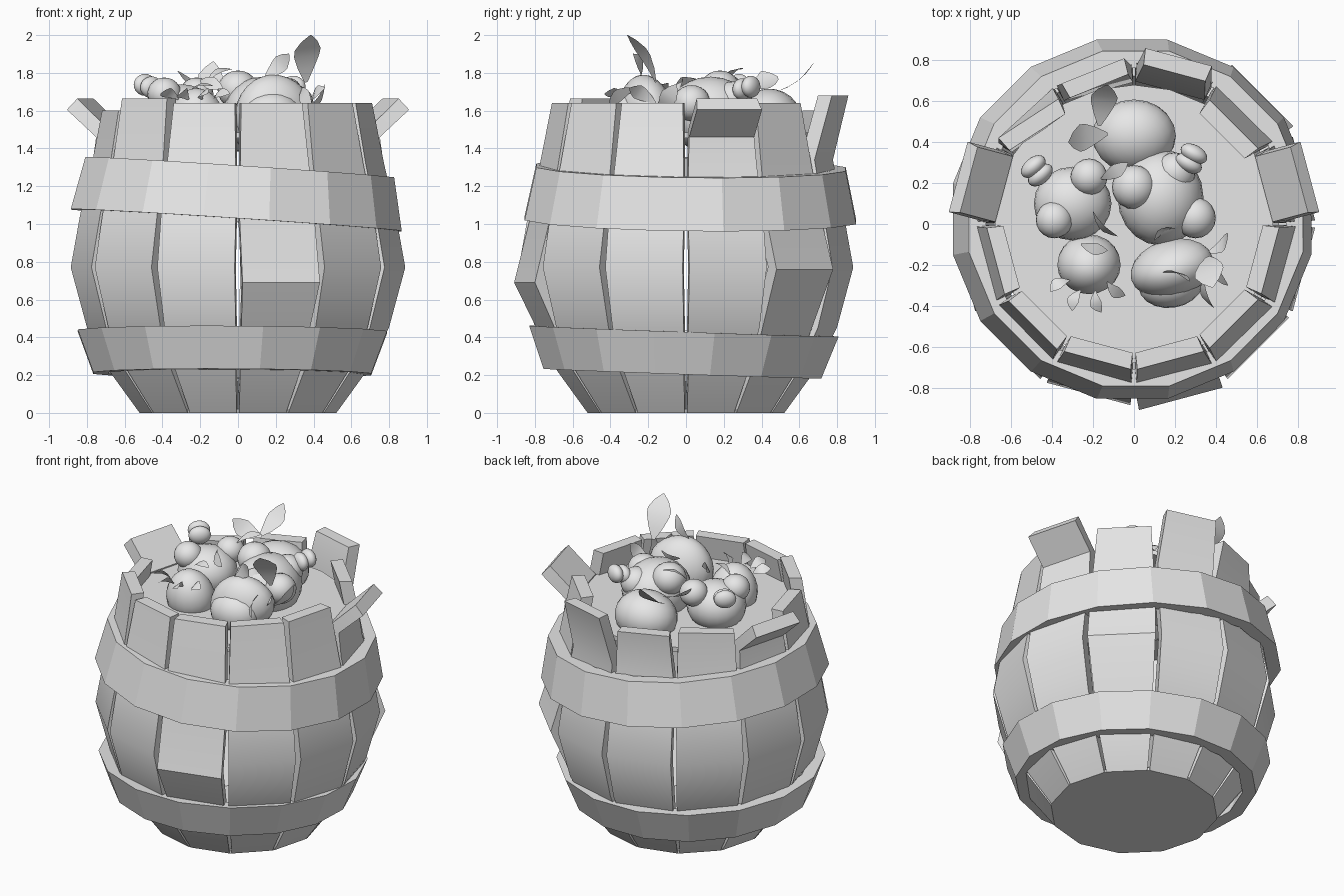
import bpy, bmesh, math
from math import sin, cos, pi, radians
from mathutils import Vector, Matrix

if "Cube" in bpy.data.objects:
    bpy.data.objects.remove(bpy.data.objects["Cube"])

grey = bpy.data.materials.new("plain_grey")
grey.use_nodes = True
grey.diffuse_color = (0.8, 0.8, 0.8, 1)
grey.node_tree.nodes["Principled BSDF"].inputs["Base Color"].default_value = (0.8, 0.8, 0.8, 1)


def finish(name, bm, angle=30):
    """Turn a bmesh into an object with smooth shading and sharp edges."""
    bmesh.ops.recalc_face_normals(bm, faces=bm.faces)
    mesh = bpy.data.meshes.new(name)
    bm.to_mesh(mesh)
    bm.free()
    mesh.materials.append(grey)
    mesh.shade_smooth()
    mesh.set_sharp_from_angle(angle=radians(angle))
    obj = bpy.data.objects.new(name, mesh)
    bpy.context.collection.objects.link(obj)
    return obj


def loft(bm, rings, closed=False):
    """Skin a list of four-point rings, capping the ends unless closed."""
    loops = [[bm.verts.new(p) for p in ring] for ring in rings]
    pairs = list(zip(loops, loops[1:]))
    if closed:
        pairs.append((loops[-1], loops[0]))
    else:
        bm.faces.new(loops[0])
        bm.faces.new(loops[-1])
    for a, b in pairs:
        for i in range(len(a)):
            j = (i + 1) % len(a)
            bm.faces.new((a[i], a[j], b[j], b[i]))


# Staves: (outer radius, height, half width) from bottom to top
PLAIN = [(0.505, 0, 0.128), (0.66, 0.22, 0.165), (0.775, 0.45, 0.195), (0.86, 0.77, 0.212),
         (0.81, 1.05, 0.205), (0.75, 1.32, 0.188), (0.69, 1.64, 0.168)]
CREASED_LOW = PLAIN[:2] + [(0.885, 0.69, 0.212), (0.795, 1.05, 0.205)] + PLAIN[5:]
CREASED_HIGH = PLAIN[:2] + [(0.89, 0.76, 0.212), (0.8, 1.05, 0.205)] + PLAIN[5:]
FLARED = PLAIN[:5] + [(0.75, 1.3, 0.188), (0.73, 1.46, 0.178), (0.89, 1.605, 0.178)]
LEANING = PLAIN[:5] + [(0.755, 1.34, 0.188), (0.845, 1.68, 0.168)]
UPRIGHT = PLAIN[:6] + [(0.775, 1.6, 0.165)]
TWISTED = PLAIN[:6] + [(0.73, 1.6, 0.175)]
SHORT = PLAIN[:6] + [(0.7, 1.6, 0.168)]
RAISED = PLAIN[:6] + [(0.7, 1.665, 0.168)]
SPECIAL = {0: FLARED, 1: CREASED_HIGH, 2: LEANING, 3: UPRIGHT, 4: TWISTED, 5: FLARED,
           6: SHORT, 7: RAISED, 9: CREASED_LOW}
TWIST = {3: 7, 4: -12}
THICK = 0.08


def stave(index):
    profile = SPECIAL.get(index, PLAIN)
    turn = Matrix.Rotation(radians(15 + 30 * index), 3, "Z")
    rings = []
    for k, (r, z, w) in enumerate(profile):
        r0, z0, _ = profile[max(k - 1, 0)]
        r1, z1, _ = profile[min(k + 1, len(profile) - 1)]
        tangent = Vector((r1 - r0, 0, z1 - z0)).normalized()
        inward = Vector((-tangent.z, 0, tangent.x)) * THICK
        top = k == len(profile) - 1
        if k == 0 or (top and profile is not FLARED):
            inward = Vector((-THICK, 0, 0))
        out = Vector((r, 0, z))
        side = Vector((0, w, 0))
        if top:
            twist = Matrix.Rotation(radians(TWIST.get(index, 0)), 3, "Z")
            side, inward = twist @ side, twist @ inward
        thin = side * 0.93
        rings.append([turn @ p for p in
                      (out - side, out + side, out + inward + thin, out + inward - thin)])
    bm = bmesh.new()
    loft(bm, rings)
    finish(f"stave_{index + 1}", bm)


for n in range(12):
    stave(n)


# Hoops: tapered bands with sixteen flat sides
def hoop(name, centre, r_low, r_high, height, tilt, thick=0.085):
    rings = []
    for i in range(16):
        a = 2 * pi * (i + 0.5) / 16
        section = ((r_low, 0), (r_high, height), (r_high - thick, height), (r_low - thick, 0))
        rings.append([Vector((r * cos(a), r * sin(a), z - height / 2)) for r, z in section])
    bm = bmesh.new()
    loft(bm, rings, closed=True)
    obj = finish(name, bm, 15)
    obj.location = centre
    obj.rotation_euler = tilt


hoop("upper_hoop", (0, 0.025, 1.16), 0.895, 0.835, 0.28, (-0.012, 0.066, 0))
hoop("lower_hoop", (-0.03, -0.015, 0.32), 0.75, 0.835, 0.225, (-0.035, 0.005, 0))


# Lid and base
def disc(name, radius, z, depth, sides):
    bm = bmesh.new()
    bmesh.ops.create_cone(bm, cap_ends=True, segments=sides, radius1=radius,
                          radius2=radius, depth=depth)
    bmesh.ops.translate(bm, verts=bm.verts, vec=(0, 0, z + depth / 2))
    finish(name, bm)


disc("barrel_base", 0.52, 0, 0.02, 12)
disc("barrel_lid", 0.68, 1.455, 0.03, 24)


# Fruit: smooth ellipsoids, optionally tapered toward the top
def fruit(name, centre, size, tilt=(0, 0, 0), taper=0.0):
    bm = bmesh.new()
    bmesh.ops.create_uvsphere(bm, u_segments=20, v_segments=12, radius=1)
    for v in bm.verts:
        s = 1 - taper * v.co.z
        v.co = Vector((v.co.x * s * size[0], v.co.y * s * size[1], v.co.z * size[2]))
    obj = finish(name, bm, 60)
    obj.location = centre
    obj.rotation_euler = tilt


fruit("back_berry", (0, 0.43, 1.55), (0.205, 0.18, 0.165), (0.3, 0, 0))
fruit("front_right_berry", (-0.22, -0.2, 1.55), (0.155, 0.145, 0.17), (0.2, 0, 0), 0.08)
fruit("front_left_berry", (0.18, -0.22, 1.61), (0.21, 0.14, 0.18), (0.1, -0.35, 0.25), 0.12)
fruit("front_berry_tip", (0.18, -0.29, 1.57), (0.16, 0.12, 0.13), (0, 0, 0.15))
fruit("right_body", (-0.3, 0.1, 1.58), (0.19, 0.18, 0.16))
fruit("left_body", (0.13, 0.13, 1.58), (0.21, 0.235, 0.2))

# Small round lobes resting on the fruit bodies
LOBES = [(-0.39, 0.02, 1.69, 0.09), (-0.22, 0.23, 1.69, 0.09), (0, 0.18, 1.71, 0.108),
         (0.3, 0.03, 1.64, 0.1), (0.2, 0.25, 1.66, 0.1)]
for i, (x, y, z, r) in enumerate(LOBES):
    fruit(f"lobe_{i + 1}", (x, y, z), (r, r, r * 0.95))

# Split buds: two flattened halves side by side
for name, x, y, z, spin in (("right_bud", -0.475, 0.26, 1.73, 0.7),
                            ("left_bud", 0.28, 0.32, 1.72, -0.5)):
    for s in (-1, 1):
        off = Vector((-sin(spin), cos(spin), 0.25)) * 0.027 * s
        fruit(f"{name}_{'inner' if s < 0 else 'outer'}", Vector((x, y, z)) + off,
              (0.07, 0.043, 0.058), (0, 0, spin))


# Leaves: thin pointed blades with a slight bend, from base to tip
def leaf(name, base, tip, width, across):
    base, tip = Vector(base), Vector(tip)
    axis = tip - base
    side = Vector(across)
    side = (side - axis * side.dot(axis) / axis.length_squared).normalized()
    bend = axis.cross(side).normalized()
    bm = bmesh.new()
    rows = []
    for t, w in ((0, 0.12), (0.25, 0.6), (0.5, 0.95), (0.65, 1), (0.85, 0.6), (1, 0.05)):
        mid = base + axis * t + bend * 0.025 * sin(pi * t)
        rows.append([bm.verts.new(mid + side * width * w * s / 2) for s in (-1, 1)])
    for (a, b), (c, d) in zip(rows, rows[1:]):
        bm.faces.new((a, b, d, c))
    finish(name, bm)


leaf("tall_leaf", (0.36, -0.16, 1.75), (0.385, -0.31, 2.0), 0.15, (1, 0.6, -0.2))
leaf("top_leaf", (0.14, -0.24, 1.77), (0.27, -0.28, 1.9), 0.09, (1, -0.3, -1))
leaf("back_tall_leaf", (-0.17, 0.48, 1.7), (-0.13, 0.68, 1.86), 0.13, (1, 0, 0))
leaf("back_side_leaf", (-0.13, 0.44, 1.72), (-0.32, 0.4, 1.81), 0.14, (0, 1, 0.3))
leaf("middle_leaf", (-0.16, 0.22, 1.76), (-0.03, 0.3, 1.82), 0.07, (0, 1, 0.4))
leaf("left_leaf", (0.36, -0.14, 1.6), (0.46, -0.05, 1.74), 0.09, (0.4, -0.3, 1))
leaf("left_low_leaf", (0.34, -0.27, 1.72), (0.39, -0.41, 1.63), 0.08, (0.3, 0.2, 1))
leaf("left_side_leaf", (0.39, -0.16, 1.64), (0.46, -0.3, 1.72), 0.08, (0.4, 0, 1))
leaf("centre_leaf", (-0.2, 0.06, 1.76), (-0.08, -0.06, 1.72), 0.07, (0.3, 0.3, 1))
leaf("inner_leaf", (0.2, -0.02, 1.77), (0.1, -0.08, 1.72), 0.05, (0, 0.5, 1))
leaf("berry_leaf", (-0.26, -0.1, 1.7), (-0.13, -0.13, 1.73), 0.06, (0, 1, 0.2))

# Crown of leaves around the front right berry
for i in range(4):
    a = radians(210 + 38 * i)
    d = Vector((cos(a), sin(a), 0))
    start = Vector((-0.22, -0.22, 1.66)) + d * 0.11
    leaf(f"right_crown_leaf_{i + 1}", start, start + d * 0.11 + Vector((0, 0, 0.03)),
         0.075, (-sin(a), cos(a), 0.9))
